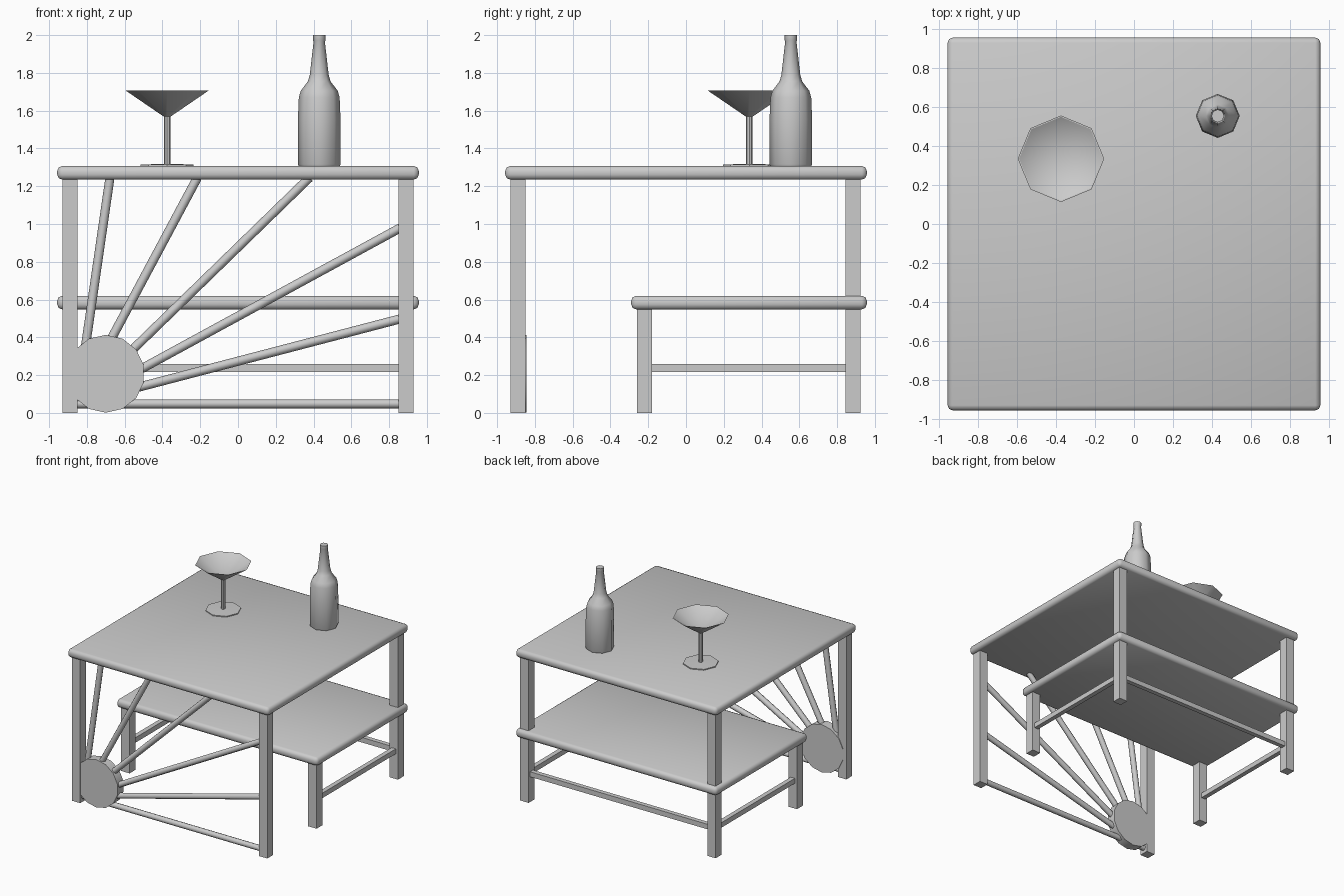
import bpy, bmesh
from math import radians, pi, cos, sin
from mathutils import Vector, Matrix

if "Cube" in bpy.data.objects:
    bpy.data.objects.remove(bpy.data.objects["Cube"])


def finish(name, bm, angle=None):
    bmesh.ops.recalc_face_normals(bm, faces=bm.faces)
    me = bpy.data.meshes.new(name)
    bm.to_mesh(me)
    bm.free()
    if angle:
        me.shade_smooth()
        me.set_sharp_from_angle(angle=radians(angle))
    ob = bpy.data.objects.new(name, me)
    bpy.context.collection.objects.link(ob)
    return ob


def box(name, lo, hi, bevel=0.0):
    lo, hi = Vector(lo), Vector(hi)
    bm = bmesh.new()
    bmesh.ops.create_cube(bm, size=1, matrix=Matrix.Translation((lo + hi) / 2)
                          @ Matrix.Diagonal((*(hi - lo), 1)))
    if bevel:
        bmesh.ops.bevel(bm, geom=bm.edges[:], offset=bevel, segments=2,
                        profile=0.5, affect='EDGES')
    return finish(name, bm, 50 if bevel else None)


def rod(name, a, b, radius, sides, angle=60, roll=0.0):
    a, b = Vector(a), Vector(b)
    d = b - a
    bm = bmesh.new()
    m = (Matrix.Translation((a + b) / 2) @ d.to_track_quat('Z', 'Y').to_matrix().to_4x4()
         @ Matrix.Rotation(roll, 4, 'Z'))
    bmesh.ops.create_cone(bm, cap_ends=True, segments=sides, radius1=radius,
                          radius2=radius, depth=d.length, matrix=m)
    return finish(name, bm, angle)


def lathe(name, centre, profile, sides, angle):
    # revolve a (radius, z) profile; zero radius makes a single pole vertex
    bm = bmesh.new()
    cx, cy = centre
    rings = []
    for r, z in profile:
        n = sides if r > 0 else 1
        rings.append([bm.verts.new((cx + r * cos(2 * pi * i / sides),
                                    cy + r * sin(2 * pi * i / sides), z)) for i in range(n)])
    for p, q in zip(rings, rings[1:]):
        for i in range(sides):
            j = (i + 1) % sides
            vs = [p[i % len(p)], p[j % len(p)], q[j % len(q)], q[i % len(q)]]
            bm.faces.new(list(dict.fromkeys(vs)))
    return finish(name, bm, angle)


# table top and lower shelf, with rounded edges
box("table_top", (-0.957, -0.957, 1.235), (0.957, 0.957, 1.307), 0.026)
box("lower_shelf", (-0.957, -0.29, 0.548), (0.957, 0.957, 0.62), 0.026)

# legs and side stretchers
for side, s in (("left", -1), ("right", 1)):
    for part, y, top in (("front", -0.89, 1.24), ("shelf", -0.22, 0.56), ("back", 0.885, 1.24)):
        x = 0.89 * s
        box(f"{part}_leg_{side}", (x - 0.04, y - 0.04, 0), (x + 0.04, y + 0.04, top))
    box(f"side_stretcher_{side}", (0.89 * s - 0.02, -0.19, 0.217), (0.89 * s + 0.02, 0.86, 0.26))
box("back_stretcher", (-0.86, 0.865, 0.217), (0.86, 0.905, 0.26))

# sunburst panel: hub disc and rays on the front
rod("sun_hub", (-0.70, -0.925, 0.207), (-0.70, -0.845, 0.207), 0.206, 14, 40)
rays = [(-0.815, 0.30, -0.678, 1.245), (-0.72, 0.30, -0.215, 1.245),
        (-0.63, 0.265, 0.378, 1.245), (-0.60, 0.185, 0.86, 0.98),
        (-0.60, 0.117, 0.86, 0.498), (-0.86, 0.048, 0.86, 0.048)]
for i, (x0, z0, x1, z1) in enumerate(rays):
    rod(f"sun_ray_{i + 1}", (x0, -0.89, z0), (x1, -0.89, z1), 0.024, 8)

# cocktail glass
lathe("cocktail_glass", (-0.375, 0.335),
      [(0, 1.305), (0.14, 1.305), (0.14, 1.315), (0.017, 1.318), (0.017, 1.568),
       (0.222, 1.708), (0.215, 1.708), (0, 1.574)], 8, 30)

# bottle
lathe("bottle", (0.43, 0.555),
      [(0, 1.306), (0.108, 1.306), (0.113, 1.316), (0.113, 1.55), (0.108, 1.67),
       (0.098, 1.705), (0.06, 1.755), (0.05, 1.79), (0.03, 1.965), (0.033, 1.972),
       (0.033, 2.0), (0, 2.0)], 8, 60)
